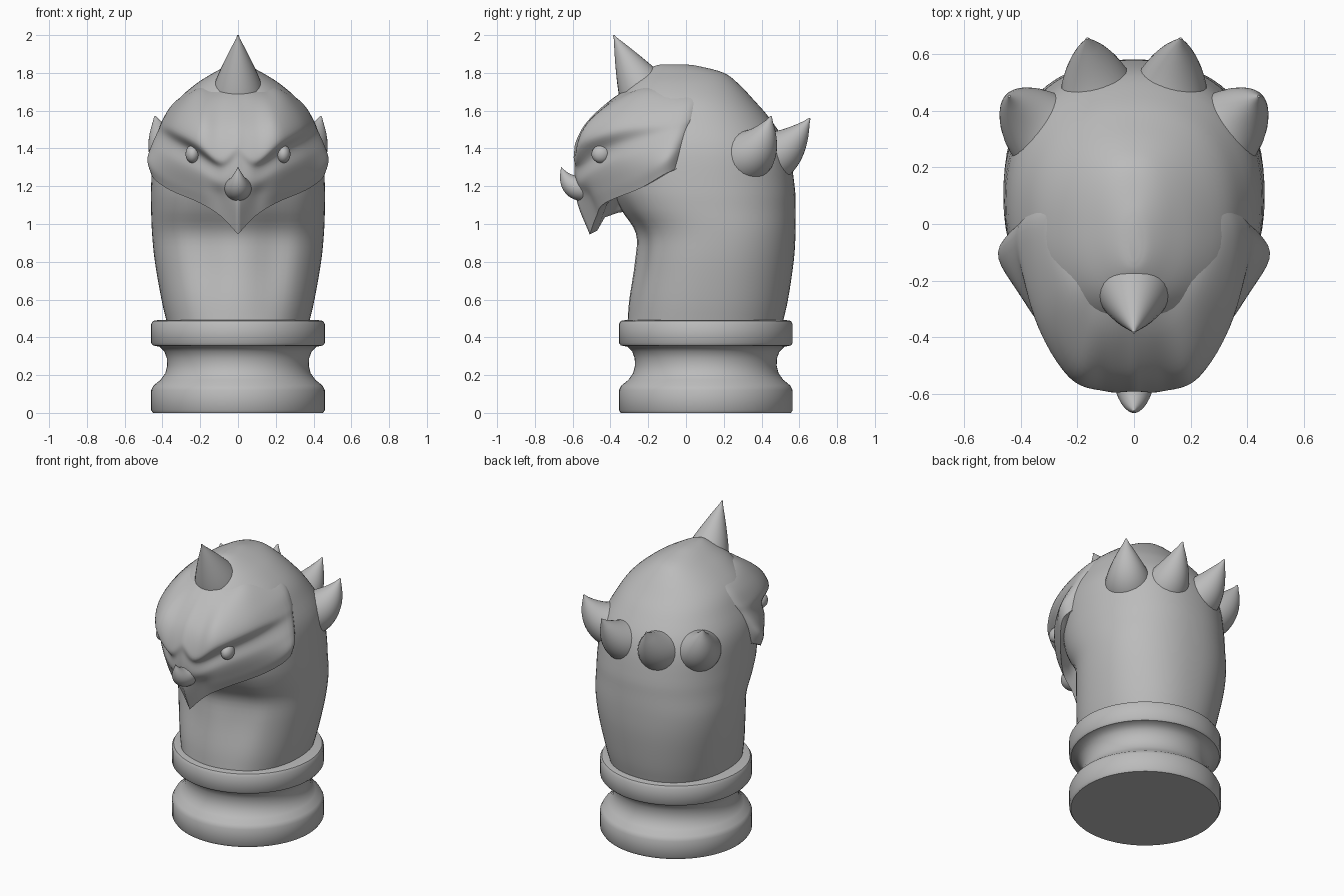
import bpy
import math
from mathutils import Vector

cube = bpy.data.objects.get("Cube")
if cube:
    bpy.data.objects.remove(cube, do_unlink=True)

GREY = (0.5, 0.5, 0.5, 1.0)
stone = bpy.data.materials.new("stone grey")
stone.use_nodes = True
stone.diffuse_color = GREY
stone.node_tree.nodes["Principled BSDF"].inputs["Base Color"].default_value = GREY


def spline(points, steps):
    """Smooth curve passing through every given point."""
    pts = [points[0] * 2 - points[1]] + points + [points[-1] * 2 - points[-2]]
    out = []
    for a, b, c, d in zip(pts, pts[1:], pts[2:], pts[3:]):
        for k in range(steps):
            t = k / steps
            out.append(b + (c - a) * (t / 2)
                       + (a * 2 - b * 5 + c * 4 - d) * (t * t / 2)
                       + (b * 3 - a - c * 3 + d) * (t ** 3 / 2))
    return out + [points[-1].copy()]


def make_object(name, verts, faces, angle=40):
    mesh = bpy.data.meshes.new(name)
    mesh.from_pydata([tuple(v) for v in verts], [], faces)
    mesh.materials.append(stone)
    obj = bpy.data.objects.new(name, mesh)
    bpy.context.collection.objects.link(obj)
    bpy.ops.object.select_all(action="DESELECT")
    obj.select_set(True)
    bpy.context.view_layer.objects.active = obj
    bpy.ops.object.shade_smooth_by_angle(angle=math.radians(angle))
    return obj


def loft(name, rings, angle=40):
    """Skin a stack of closed rings and cap both ends."""
    n = len(rings[0])
    verts = [v for ring in rings for v in ring]
    faces = [(r * n + i, r * n + (i + 1) % n, (r + 1) * n + (i + 1) % n, (r + 1) * n + i)
             for r in range(len(rings) - 1) for i in range(n)]
    last = (len(rings) - 1) * n
    faces += [tuple(reversed(range(n))), tuple(range(last, last + n))]
    return make_object(name, verts, faces, angle)


def turn(count):
    return [math.tau * i / count for i in range(count)]


# Turned base with a waist and two rounded rims
BASE_Y = 0.105
profile = [(.45, 0), (.46, .015), (.46, .12), (.447, .145), (.41, .175), (.385, .21),
           (.375, .25), (.377, .29), (.39, .325), (.415, .35), (.45, .357), (.46, .37),
           (.46, .47), (.45, .487), (.42, .492)]
loft("turned_base", [[Vector((r * math.cos(a), BASE_Y + r * math.sin(a), z)) for a in turn(64)]
                     for r, z in profile])

# Neck and skull: height, front, back and half width of each section
sections = [(.47, -.31, .51, .375), (.6, -.3, .54, .405), (.8, -.27, .57, .44),
            (.95, -.265, .58, .455), (1.08, -.345, .58, .46), (1.2, -.39, .575, .46),
            (1.4, -.4, .54, .445), (1.55, -.39, .45, .385), (1.65, -.36, .365, .325),
            (1.74, -.3, .28, .225), (1.8, -.23, .2, .13), (1.835, -.17, .07, .06),
            (1.845, -.13, 0, .02)]


def neck_ring(s):
    z, front, back, width = s
    mid, depth = (front + back) / 2, (back - front) / 2
    chest = max(0, 1 - abs(z - .85) / .45)
    ring = []
    for a in turn(64):
        c, d = math.cos(a), math.sin(a)
        x = width * math.copysign(abs(c) ** .9, c)
        y = mid + depth * math.copysign(abs(d) ** .9, d)
        if d < 0:  # shallow hollows beside the breast ridge
            y += .03 * chest * math.sin(math.pi * min(1, abs(c) * 1.4)) ** 2
        ring.append(Vector((x, y, z)))
    return ring


controls = [neck_ring(s) for s in sections]
columns = [spline(list(col), 4) for col in zip(*controls)]
loft("neck_and_skull", [list(ring) for ring in zip(*columns)])

# Face mask: half rows in hundredths, from beak edge up to the crown
face_rows = [
    [(0, -51, 94.5), (9, -47.5, 104), (20, -43, 111), (38, -24, 119), (46, -10, 127)],
    [(0, -57.5, 111), (9, -52, 115), (20, -46.5, 118), (39, -26, 126), (48, -10, 134)],
    [(0, -59, 125), (9, -56.5, 122), (22, -48, 128), (37, -30, 135), (46, -8, 141)],
    [(0, -59, 135), (9, -57, 129.5), (23, -46, 138), (35, -29, 144), (42.5, -5, 149)],
    [(0, -58.5, 143), (10, -59, 135.5), (23, -54, 144), (35, -33, 151), (40, -3, 155)],
    [(0, -52.5, 154), (10, -54, 150), (20, -50, 155), (30, -30, 161), (35, -2, 163)],
    [(0, -39.5, 166), (8, -40, 165), (16, -35, 167), (22, -22, 171), (27, -3, 169)],
    [(0, -24, 176), (6, -24, 175), (10, -18, 175), (12, -12, 175), (14, -4, 173)]]

rows = [[Vector(p) / 100 for p in row] for row in face_rows]
for row in rows:  # bury the rear border in the skull
    p = row[-1]
    row.append(Vector((p.x * .78, p.y + .12, p.z + .04)))
fine = [spline(row, 6) for row in rows]
strips = [spline(list(col), 6) for col in zip(*fine)]
grid = [list(r) for r in zip(*strips)]
# Underside of the beak and jaw
edge = grid[0]
under = [[Vector((p.x * s, p.y + dy, p.z + dz)) for p in edge]
         for s, dy, dz in ((.65, .28, .13), (.8, .15, .115), (.9, .08, .09), (.97, .04, .02))]
grid = under + grid
n = len(edge)
faces = [(r * n + i, r * n + i + 1, (r + 1) * n + i + 1, (r + 1) * n + i)
         for r in range(len(grid) - 1) for i in range(n - 1)]
face = make_object("face_mask", [v for r in grid for v in r], faces, 50)
mirror = face.modifiers.new("mirror", "MIRROR")
mirror.use_clip = True
bpy.ops.object.modifier_move_to_index(modifier="mirror", index=0)


# Horns and spikes: tapered, gently curved cones
def spike(name, start, bend, tip, radius, power):
    start, bend, tip = Vector(start), Vector(bend), Vector(tip)
    rings = []
    count = 16
    for k in range(count + 1):
        t = k / count
        p = start * (1 - t) ** 2 + bend * (2 * t * (1 - t)) + tip * t * t
        along = ((bend - start) * (1 - t) + (tip - bend) * t).normalized()
        side = along.cross(Vector((0, 0, 1)))
        side = side.normalized() if side.length > .01 else Vector((1, 0, 0))
        up = side.cross(along)
        r = radius * max(.03, (1 - t ** power))
        rings.append([p + side * (r * math.cos(a)) + up * (r * math.sin(a)) for a in turn(28)])
    return loft(name, rings, 60)


spike("crown_horn", (0, -.235, 1.72), (0, -.31, 1.86), (0, -.383, 2), .13, 1.15)
spike("beak_horn", (0, -.53, 1.195), (0, -.625, 1.18), (0, -.66, 1.3), .073, 2)
for label, s in (("left", 1), ("right", -1)):
    spike(label + "_inner_spike", (s * .115, .4, 1.34), (s * .14, .53, 1.36),
          (s * .165, .655, 1.56), .145, 2)
    spike(label + "_outer_spike", (s * .27, .28, 1.35), (s * .385, .39, 1.36),
          (s * .44, .45, 1.57), .15, 2.1)
    # Eyes set under the brows
    bpy.ops.mesh.primitive_uv_sphere_add(segments=24, ring_count=16, radius=.05,
                                         location=(s * .24, -.45, 1.37))
    eye = bpy.context.object
    eye.name = label + "_eye"
    eye.scale = (.75, 1, .95)
    eye.data.materials.append(stone)
    bpy.ops.object.shade_smooth_by_angle(angle=math.radians(60))
